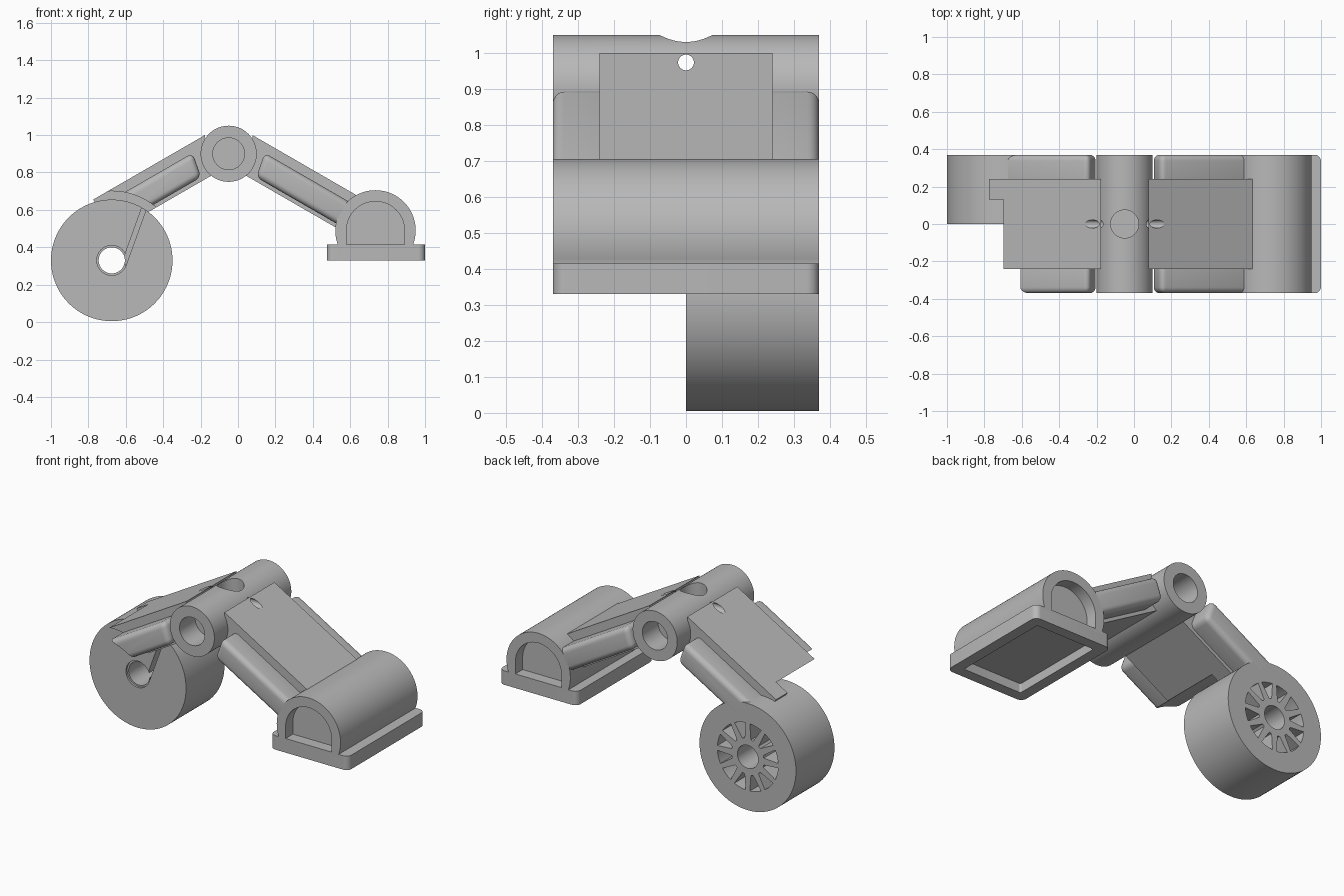
import bpy, bmesh, math

if "Cube" in bpy.data.objects:
    bpy.data.objects.remove(bpy.data.objects["Cube"])

mat = bpy.data.materials.new("plain grey")
mat.diffuse_color = (0.48, 0.48, 0.48, 1)
mat.use_nodes = True
mat.node_tree.nodes["Principled BSDF"].inputs["Base Color"].default_value = mat.diffuse_color

HUB = (-0.05, 0.90)
WHEEL = (-0.675, 0.33)
FOOT = (0.735, 0.49)


def prism(name, pts, y0, y1, axis='Y'):
    """Extrude a 2D outline: (x,z) along y, (x,y) along z or (y,z) along x."""
    bm = bmesh.new()
    place = {'Y': lambda a, b, c: (a, c, b),
             'Z': lambda a, b, c: (a, b, c),
             'X': lambda a, b, c: (c, a, b)}[axis]
    lo = [bm.verts.new(place(a, b, y0)) for a, b in pts]
    hi = [bm.verts.new(place(a, b, y1)) for a, b in pts]
    n = len(pts)
    bm.faces.new(lo)
    bm.faces.new(hi)
    for i in range(n):
        j = (i + 1) % n
        bm.faces.new((lo[i], lo[j], hi[j], hi[i]))
    bmesh.ops.recalc_face_normals(bm, faces=bm.faces)
    me = bpy.data.meshes.new(name)
    bm.to_mesh(me)
    bm.free()
    me.materials.append(mat)
    ob = bpy.data.objects.new(name, me)
    bpy.context.collection.objects.link(ob)
    return ob


def arc(c, r, a0=0, a1=360, n=72):
    closed = a1 - a0 == 360
    return [(c[0] + r * math.cos(math.radians(a0 + (a1 - a0) * i / n)),
             c[1] + r * math.sin(math.radians(a0 + (a1 - a0) * i / n)))
            for i in range(n if closed else n + 1)]


def bake(ob):
    dg = bpy.context.evaluated_depsgraph_get()
    me = bpy.data.meshes.new_from_object(ob.evaluated_get(dg))
    ob.modifiers.clear()
    ob.data = me


def cut(ob, *cutters):
    for c in cutters:
        m = ob.modifiers.new("cut", 'BOOLEAN')
        m.operation = 'DIFFERENCE'
        m.solver = 'EXACT'
        m.object = c
        bake(ob)


def rounded_rect(x0, x1, y0, y1, r):
    return (arc((x1 - r, y1 - r), r, 0, 90, 8) + arc((x0 + r, y1 - r), r, 90, 180, 8)
            + arc((x0 + r, y0 + r), r, 180, 270, 8) + arc((x1 - r, y0 + r), r, 270, 360, 8))


def along(s, pts):
    """Arm coordinates (distance from hub, height over axis) to x,z."""
    c, d = math.cos(math.pi / 6), 0.5
    return [(HUB[0] + s * (c * t + d * n), HUB[1] - d * t + c * n) for t, n in pts]


# Cutters
wheel_gap = prism("wheel_gap_cutter", arc(WHEEL, 0.37), -0.6, 0.13)
wheel_core = prism("wheel_core_cutter", arc(WHEEL, 0.26), 0.10, 0.6)
pin_hole = prism("pin_hole_cutter", arc((0, 0.973), 0.022, n=24), -1.5, 1.5, 'X')
top_hole = prism("top_hole_cutter", arc((HUB[0], 0), 0.075, n=48), 0.88, 1.3, 'Z')
bores = [prism("bore_cutter", arc(HUB, 0.085, n=48), a, b)
         for a, b in ((-0.6, -0.22), (0.22, 0.6))]
cutters = [wheel_gap, wheel_core, pin_hole, top_hole] + bores
parts = []

# Hub barrel
hub = prism("hub_barrel", arc(HUB, 0.15), -0.37, 0.37)
cut(hub, *bores, top_hole, pin_hole)
parts.append(hub)

# Two arms: thick core plate plus a rounded rail on each side
for side, label, end, rail_end in ((-1, "wheel", 0.75, 0.78), (1, "foot", 0.75, 0.71)):
    core = prism(label + "_arm_plate",
                 along(side, [(0.06, 0.15), (end, 0.15), (end, -0.055),
                              (0.12, -0.055), (0.10, 0.09)]), -0.24, 0.24)
    cut(core, pin_hole)
    if side < 0:
        cut(core, wheel_gap, wheel_core)
    parts.append(core)
    for y in (-1, 1):
        ya, yb = sorted((0.20 * y, 0.37 * y))
        rail = prism(label + "_arm_rail",
                     along(side, [(0.165, 0.10), (rail_end, 0.10),
                                  (rail_end, -0.035), (0.19, -0.035)]), ya, yb)
        b = rail.modifiers.new("round", 'BEVEL')
        b.width = 0.032
        b.segments = 5
        b.limit_method = 'NONE'
        bake(rail)
        if side < 0:
            cut(rail, wheel_gap if y < 0 else wheel_core)
        parts.append(rail)

# Wheel with centre bore, ring of wedge windows at the back, slot in front
wheel = prism("wheel", arc(WHEEL, 0.325, n=96), 0.0, 0.37)
axle = prism("axle_cutter", arc(WHEEL, 0.07, n=48), -0.5, 0.6)
chamfer = prism("axle_rim_cutter", arc(WHEEL, 0.08, n=48), -0.5, 0.012)
slot = prism("slot_cutter", [(-0.515, 0.61), (-0.49, 0.605), (-0.60, 0.30), (-0.61, 0.345)],
             -0.2, 0.06)
cutters += [axle, chamfer, slot]
cut(wheel, axle, chamfer, slot)
for i in range(12):
    a = i * 30 + 15
    window = prism("window_cutter", arc(WHEEL, 0.205, a - 11, a + 11, 5)
                   + arc(WHEEL, 0.11, a + 4, a - 4, 2), 0.10, 0.6)
    cutters.append(window)
    cut(wheel, window)
parts.append(wheel)

# Foot: domed body with a D recess at each end
body = prism("foot_dome", arc(FOOT, 0.215, -20, 200, 64)
             + [(FOOT[0] - 0.202, 0.40), (FOOT[0] + 0.202, 0.40)], -0.37, 0.37)
for a, b in ((-0.6, -0.30), (0.30, 0.6)):
    recess = prism("recess_cutter", arc(FOOT, 0.155, 0, 180, 48)
                   + [(FOOT[0] - 0.155, 0.416), (FOOT[0] + 0.155, 0.416)], a, b)
    cutters.append(recess)
    cut(body, recess)
parts.append(body)

# Foot base with a pocket underneath
base = prism("foot_base", rounded_rect(0.475, 1.0, -0.37, 0.37, 0.035), 0.33, 0.415, 'Z')
pocket = prism("pocket_cutter", rounded_rect(0.54, 0.935, -0.305, 0.305, 0.01), 0.2, 0.385, 'Z')
cutters.append(pocket)
cut(base, pocket)
parts.append(base)

for c in cutters:
    bpy.data.objects.remove(c, do_unlink=True)

bpy.ops.object.select_all(action='DESELECT')
for p in parts:
    p.select_set(True)
bpy.context.view_layer.objects.active = parts[0]
bpy.ops.object.shade_smooth_by_angle(angle=math.radians(30))
